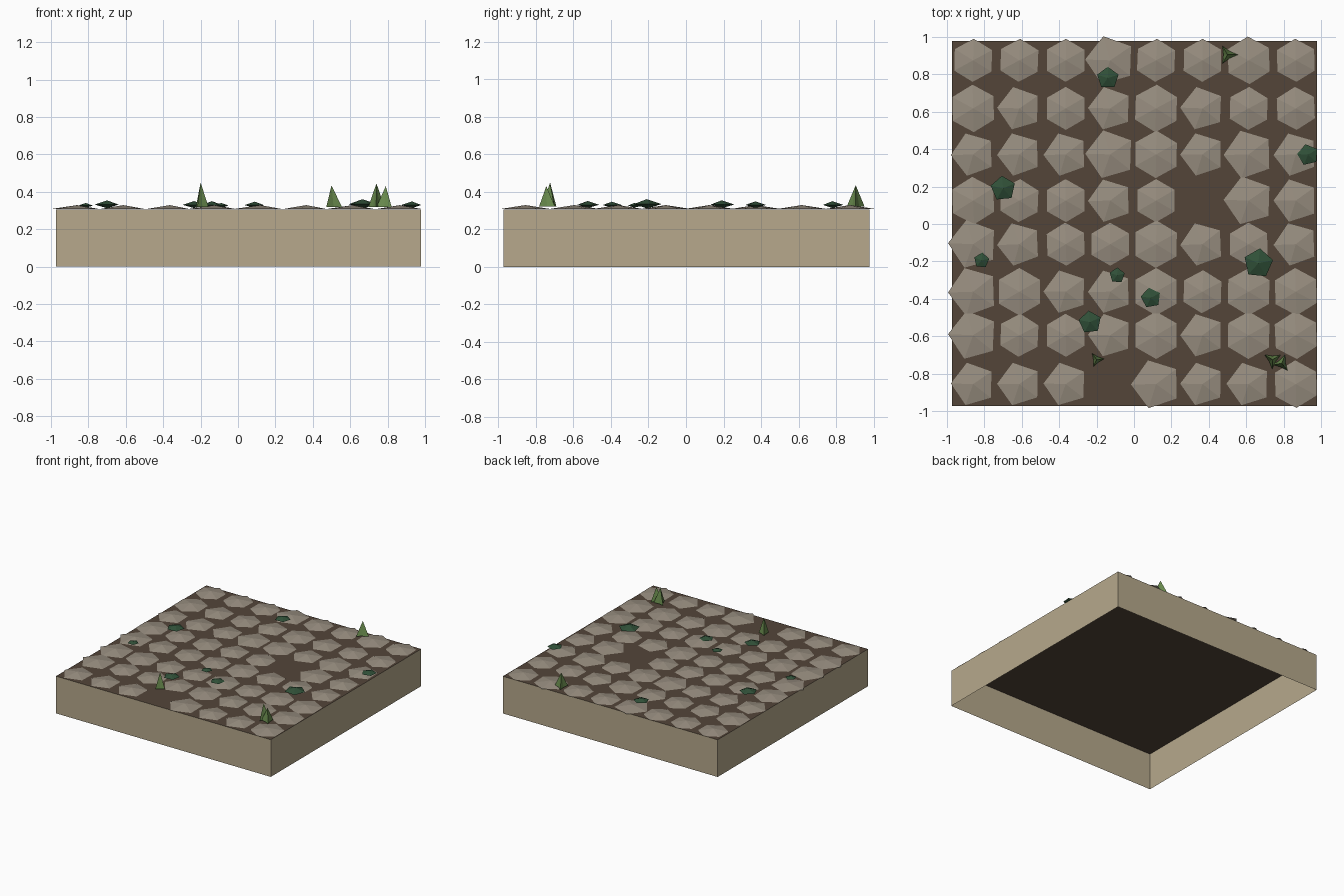
import bpy
import bmesh
import math
import random
from mathutils import Vector

random.seed(4)
if "Cube" in bpy.data.objects:
    bpy.data.objects.remove(bpy.data.objects["Cube"], do_unlink=True)

TOP = 0.305


def material(name, rgb):
    """Flat material from display colour values, stored as linear."""
    linear = [((c / 255 + 0.055) / 1.055) ** 2.4 for c in rgb] + [1.0]
    mat = bpy.data.materials.new(name)
    mat.use_nodes = True
    mat.diffuse_color = linear
    mat.node_tree.nodes["Principled BSDF"].inputs["Base Color"].default_value = linear
    return mat


sand = material("sand", (183, 169, 140))
soil = material("soil", (83, 69, 57))
stone = material("stone", (152, 142, 128))
moss = material("moss_green", (48, 80, 56))
grass = material("grass_green", (106, 140, 78))


def finish(bm, name, mats):
    bmesh.ops.recalc_face_normals(bm, faces=bm.faces)
    mesh = bpy.data.meshes.new(name)
    bm.to_mesh(mesh)
    bm.free()
    for mat in mats:
        mesh.materials.append(mat)
    obj = bpy.data.objects.new(name, mesh)
    bpy.context.collection.objects.link(obj)
    return obj


def faceted(name, mat, centre, radii, turn, rise, drop):
    """Ring of points closed by a peak above and a shallow point below."""
    bm = bmesh.new()
    count = len(radii)
    ring = []
    for i, r in enumerate(radii):
        a = turn + math.tau * i / count
        ring.append(bm.verts.new(Vector((r * math.cos(a), r * math.sin(a), 0))))
    peak = bm.verts.new((0, 0, rise))
    base = bm.verts.new((0, 0, -drop))
    for i in range(count):
        j = (i + 1) % count
        bm.faces.new((ring[i], ring[j], peak))
        bm.faces.new((ring[j], ring[i], base))
    finish(bm, name, [mat]).location = centre


# Ground block: sand walls, soil on top, open underneath
bm = bmesh.new()
bmesh.ops.create_cube(bm, size=1)
bmesh.ops.scale(bm, vec=(1.95, 1.95, TOP), verts=bm.verts)
bmesh.ops.translate(bm, vec=(0.003, 0.003, TOP / 2), verts=bm.verts)
bm.normal_update()
bottom = [f for f in bm.faces if f.normal.z < -0.5]
bmesh.ops.delete(bm, geom=bottom, context="FACES_ONLY")
for f in bm.faces:
    f.material_index = 1 if f.normal.z > 0.5 else 0
finish(bm, "ground_block", [sand, soil])

# Paving: h = hexagon, p = pentagon, capitals are larger, dot is a gap
PAVING = ["hhhPhhHh", "HphpHphh", "pppPHpPp", "Hhhph.Pp",
          "PphhHphp", "PHppHhHH", "PhhpHpHH", "ppp.PppH"]
COLUMNS = [-0.86, -0.613, -0.365, -0.127, 0.118, 0.366, 0.613, 0.865]
ROWS = [0.875, 0.618, 0.372, 0.125, -0.108, -0.362, -0.595, -0.856]
RADIUS = {"h": 0.115, "H": 0.127, "p": 0.119, "P": 0.134}
for y, row in zip(ROWS, PAVING):
    for x, kind in zip(COLUMNS, row):
        if kind == ".":
            continue
        sides = 6 if kind in "hH" else 5
        turn = math.pi / 2 if sides == 6 else math.pi
        turn += random.uniform(-0.05, 0.05)
        faceted("paving_stone", stone, (x, y, TOP + 0.004),
                [RADIUS[kind]] * sides, turn, 0.02, 0.002)

# Moss clumps: x, y, radius
for x, y, r in [(-0.14, 0.78, 0.06), (-0.7, 0.19, 0.068), (0.93, 0.37, 0.058),
                (-0.815, -0.195, 0.042), (0.665, -0.21, 0.08), (-0.09, -0.275, 0.042),
                (0.09, -0.395, 0.055), (-0.235, -0.525, 0.062)]:
    faceted("moss_clump", moss, (x, y, 0.318 + r * 0.2), [r] * 5,
            random.uniform(2.7, 3.1), r * 0.33, r * 0.28)

# Grass tufts: three-pointed spikes, given as x, y, radius, height, turn
for x, y, r, h, turn in [(-0.2, -0.725, 0.042, 0.13, 0.1), (0.5, 0.905, 0.055, 0.115, 0),
                         (0.74, -0.725, 0.05, 0.125, 0.5), (0.79, -0.745, 0.05, 0.11, 1.2)]:
    faceted("grass_tuft", grass, (x, y, 0.32), [r, r * 0.4] * 3, turn, h, 0)
